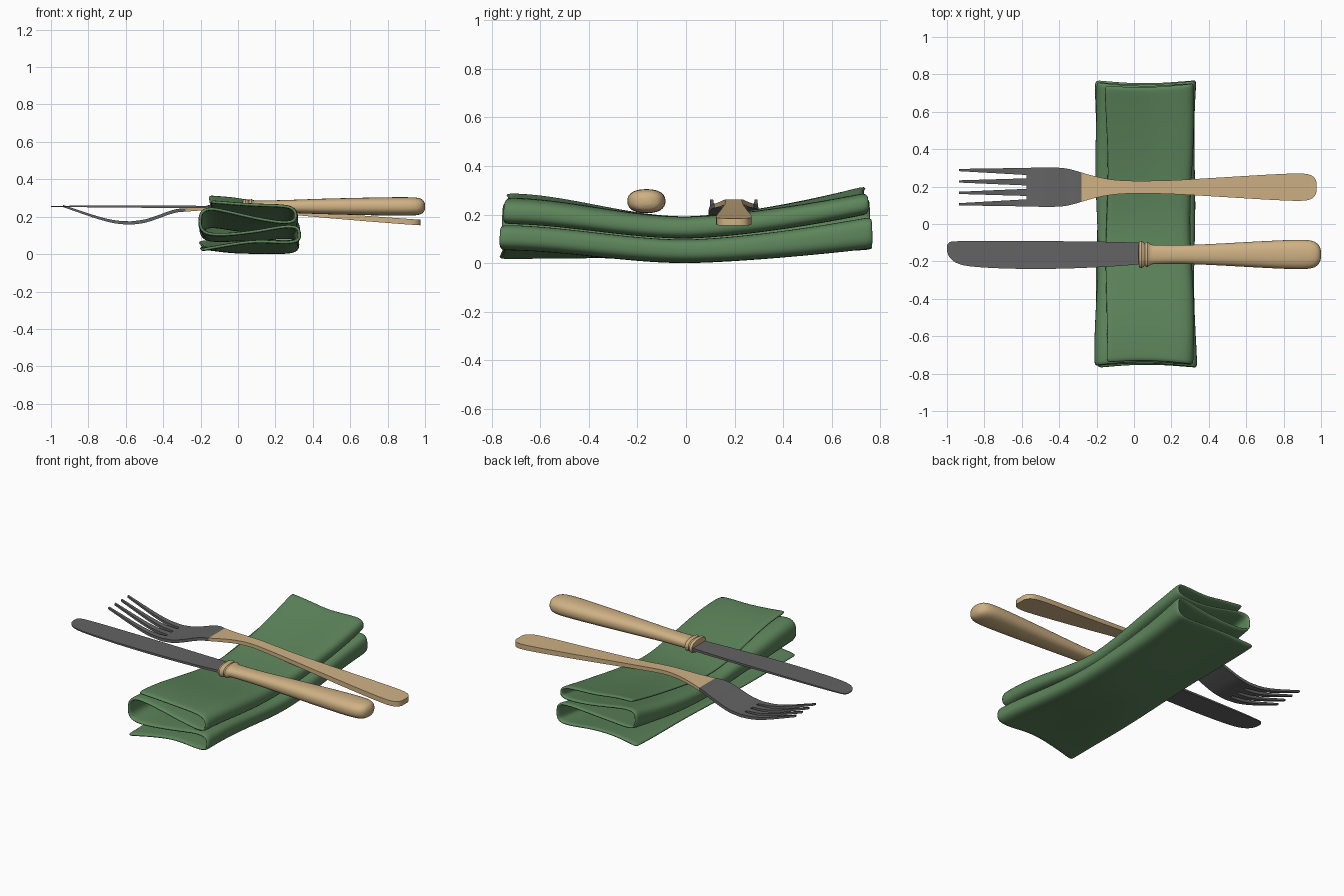
import bpy, math

if "Cube" in bpy.data.objects:
    bpy.data.objects.remove(bpy.data.objects["Cube"])


def material(name, rgb):
    m = bpy.data.materials.new(name)
    m.diffuse_color = (*rgb, 1)
    m.use_nodes = True
    m.node_tree.nodes["Principled BSDF"].inputs["Base Color"].default_value = m.diffuse_color
    return m


GREEN = material("green cloth", (0.11, 0.235, 0.105))
TAN = material("tan handle", (0.62, 0.44, 0.23))
GREY = material("dark grey metal", (0.125, 0.125, 0.125))


def spline(pts, n=4):
    """Smooth curve through tuples of any length."""
    out = []
    for i in range(len(pts) - 1):
        a, b, c, d = (pts[max(0, min(len(pts) - 1, i + k))] for k in (-1, 0, 1, 2))
        for j in range(n):
            t = j / n
            out.append(tuple(0.5 * (2 * q + (r - p) * t + (2 * p - 5 * q + 4 * r - s) * t * t
                                    + (3 * q - p - 3 * r + s) * t ** 3)
                             for p, q, r, s in zip(a, b, c, d)))
    return out + [pts[-1]]


def make(name, verts, faces, mat, angle=40):
    me = bpy.data.meshes.new(name)
    me.from_pydata(verts, [], faces)
    me.materials.append(mat)
    ob = bpy.data.objects.new(name, me)
    bpy.context.collection.objects.link(ob)
    bpy.ops.object.select_all(action='DESELECT')
    ob.select_set(True)
    bpy.context.view_layer.objects.active = ob
    bpy.ops.object.shade_smooth_by_angle(angle=math.radians(angle))
    return ob


def loft(name, rings, mat, angle=40):
    """Skin closed rings (running along +x) and cap both ends."""
    n = len(rings[0])
    verts = [v for r in rings for v in r]
    faces = [(i * n + (j + 1) % n, (i + 1) * n + (j + 1) % n, (i + 1) * n + j, i * n + j)
             for i in range(len(rings) - 1) for j in range(n)]
    faces += [tuple(range(n))[::-1], tuple(range(len(verts) - n, len(verts)))]
    return make(name, verts, faces, mat, angle)


def strip(name, stations, mat):
    """Flat bar from stations (x, y_low, y_high, z_centre, thickness)."""
    return loft(name, [[(x, a, z - t / 2), (x, b, z - t / 2), (x, b, z + t / 2), (x, a, z + t / 2)]
                       for x, a, b, z, t in stations], mat)


# Napkin: zigzag section (x, z at front end, z in middle, z at back end)
section = spline([
    (-0.205, .022, .035, .062), (-0.05, .05, .015, .08), (0.1, .068, .010, .08),
    (0.25, .062, .010, .068), (0.315, .075, .022, .08), (0.325, .11, .055, .13),
    (0.31, .142, .083, .175), (0.24, .146, .088, .18), (0.1, .122, .080, .165),
    (-0.05, .105, .075, .155), (-0.15, .108, .075, .155), (-0.19, .135, .09, .175),
    (-0.197, .18, .115, .215), (-0.185, .225, .14, .25), (-0.13, .242, .148, .258),
    (0.0, .215, .13, .235), (0.12, .188, .118, .215), (0.24, .17, .110, .21),
    (0.30, .178, .118, .22), (0.31, .208, .145, .25), (0.295, .24, .172, .272),
    (0.24, .257, .182, .28), (0.1, .262, .182, .282), (-0.03, .27, .183, .30),
    (-0.152, .28, .183, .31)], 3)
ROWS = 36
verts, faces, n = [], [], len(section)
for i in range(ROWS + 1):
    u = 2 * i / ROWS - 1
    w = u * u * (3 - 2 * abs(u)) if u < 0 else u ** 1.5
    for k, (x, front, mid, back) in enumerate(section):
        end = front if u < 0 else back
        z = mid + (end - mid) * w
        half = 0.772 - 0.025 * k / n - 0.016 * math.cos((x - 0.05) * 6)
        wave = 0.006 * math.sin(5 * u + k * 0.08)
        verts.append((x * (0.96 + 0.04 * w) + wave, u * half, z))
for i in range(ROWS):
    for k in range(n - 1):
        a = i * n + k
        faces.append((a, a + 1, a + n + 1, a + n))
napkin = make("napkin", verts, faces, GREEN, 70)
solid = napkin.modifiers.new("thickness", 'SOLIDIFY')
solid.thickness, solid.offset = 0.018, 0
sub = napkin.modifiers.new("smooth", 'SUBSURF')
sub.levels = sub.render_levels = 1

# Knife blade
strip("knife_blade", spline([
    (-1.0, -.145, -.115, .255, .004), (-.985, -.18, -.097, .255, .005),
    (-.94, -.212, -.092, .255, .006), (-.85, -.229, -.09, .255, .008),
    (-.65, -.239, -.09, .254, .010), (-.4, -.239, -.092, .253, .012),
    (-.15, -.229, -.095, .252, .013), (.04, -.215, -.1, .252, .015)]), GREY)


def rounded(x, ry, rz):
    ring = []
    for k in range(32):
        c, s = math.cos(k * math.pi / 16), math.sin(k * math.pi / 16)
        ring.append((x, -.163 + ry * math.copysign(abs(c) ** .85, c),
                     .255 + rz * math.copysign(abs(s) ** .85, s)))
    return ring


# Knife handle with ringed collar
collar = [(.025, .05, .028), (.027, .068, .036), (.04, .073, .041), (.052, .066, .036),
          (.058, .058, .032), (.064, .066, .037), (.073, .068, .039), (.082, .06, .033),
          (.09, .054, .031)]
grip = spline([(.1, .052, .031), (.25, .05, .034), (.45, .058, .041), (.65, .069, .046),
               (.82, .077, .049), (.91, .078, .049), (.96, .07, .046), (.988, .05, .035),
               (1.0, .02, .016)])
loft("knife_handle", [rounded(*s) for s in collar + grip], TAN)

# Fork handle: centre y FY, stations (x, half width, z, thickness)
FY = 0.197
handle = spline([(-.28, .078, .236, .018), (-.2, .056, .243, .02), (-.11, .04, .25, .021),
                 (0, .034, .25, .022), (.2, .037, .231, .024), (.45, .051, .209, .027),
                 (.7, .066, .189, .029), (.86, .073, .177, .03), (.93, .069, .172, .03),
                 (.963, .052, .17, .03), (.975, .028, .169, .03)])
strip("fork_handle", [(x, FY - h, FY + h, z, t) for x, h, z, t in handle], TAN)

# Fork head
head = spline([(-.575, .103, .166, .018), (-.5, .105, .176, .018), (-.43, .105, .198, .018),
               (-.37, .101, .22, .018), (-.32, .09, .233, .018), (-.28, .078, .236, .018)])
strip("fork_head", [(x, FY - h, FY + h, z, t) for x, h, z, t in head], GREY)

# Four tapering tines
curve = spline([(-.935, .257), (-.85, .228), (-.75, .195), (-.66, .173), (-.575, .166)])
for i in range(4):
    rows = []
    for x, z in curve:
        f = (x + .935) / .36
        y = FY + (i - 1.5) * (.061 - .005 * f)
        h = .006 + .013 * f
        rows.append((x, y - h, y + h, z, .011 + .007 * f))
    strip("fork_tine_%d" % (i + 1), rows, GREY)
